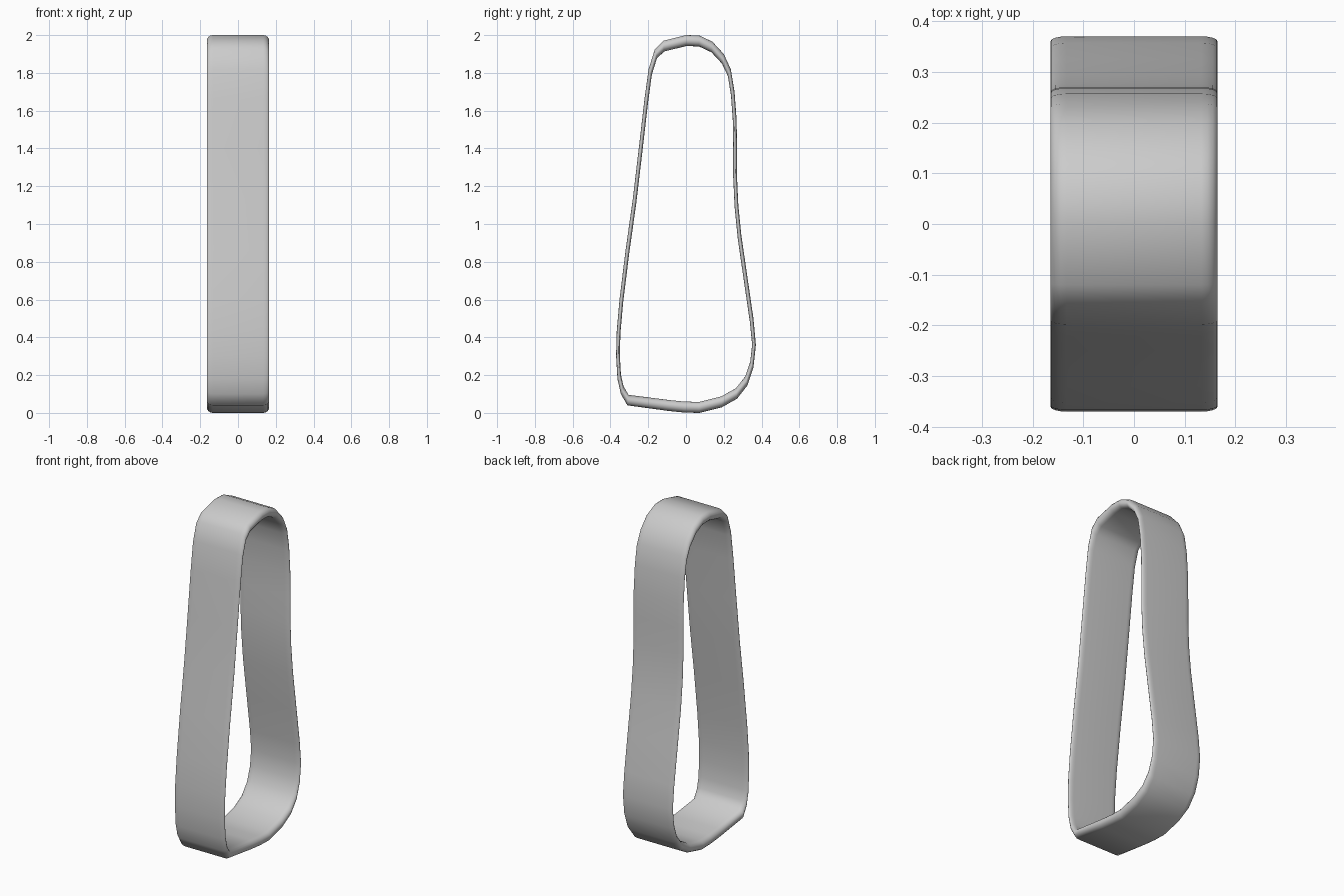
import bpy, bmesh, math
from mathutils import Vector

if "Cube" in bpy.data.objects:
    bpy.data.objects.remove(bpy.data.objects["Cube"])

# Outer outline of the band in the y-z plane, counter-clockwise
OUTLINE = [
    (-0.09, 0.01), (-0.01, 0.002), (0.07, 0.0), (0.19, 0.03), (0.27, 0.075), (0.325, 0.145),
    (0.357, 0.24), (0.37, 0.36), (0.357, 0.5), (0.325, 0.72), (0.293, 0.94),
    (0.277, 1.1), (0.27, 1.25), (0.27, 1.4), (0.268, 1.55), (0.257, 1.7),
    (0.237, 1.82), (0.2, 1.9), (0.14, 1.965), (0.07, 1.998), (0.0, 2.0),
    (-0.12, 1.97), (-0.165, 1.925), (-0.198, 1.82), (-0.22, 1.66),
    (-0.25, 1.4), (-0.282, 1.13), (-0.32, 0.86), (-0.352, 0.6),
    (-0.367, 0.43), (-0.37, 0.3), (-0.363, 0.18), (-0.345, 0.1), (-0.31, 0.04),
]
HALF_W, ROUND, WALL, STRETCH, SEG = 0.165, 0.032, 0.02, 2.9, 8


def cross_section():
    """(x, depth) points: flat strip with fully rounded edges."""
    pts = []
    for side in (1, -1):
        for i in range(SEG + 1):
            a = math.pi * i / SEG
            x = side * (HALF_W - ROUND + ROUND * math.sin(a))
            pts.append((x, WALL / 2 * (1 - side * math.cos(a))))
    return pts


def inward(i):
    """Inward normal, measured in the space squashed along z."""
    p = [Vector((y, z / STRETCH)) for y, z in
         (OUTLINE[i - 1], OUTLINE[i], OUTLINE[(i + 1) % len(OUTLINE)])]
    t = (p[1] - p[0]).normalized() + (p[2] - p[1]).normalized()
    t.normalize()
    return -t.y, t.x


# Band: sweep the cross-section around the outline; wall is thicker along z
bm = bmesh.new()
rings = []
for i, (y, z) in enumerate(OUTLINE):
    ny, nz = inward(i)
    rings.append([bm.verts.new((x, y + ny * d, z + nz * d * STRETCH))
                  for x, d in cross_section()])
for i, ring in enumerate(rings):
    nxt = rings[(i + 1) % len(rings)]
    for j in range(len(ring)):
        k = (j + 1) % len(ring)
        bm.faces.new((ring[j], ring[k], nxt[k], nxt[j]))
bmesh.ops.recalc_face_normals(bm, faces=bm.faces)
for f in bm.faces:
    f.smooth = True

mesh = bpy.data.meshes.new("loop_band")
bm.to_mesh(mesh)
bm.free()
band = bpy.data.objects.new("loop_band", mesh)
bpy.context.collection.objects.link(band)
